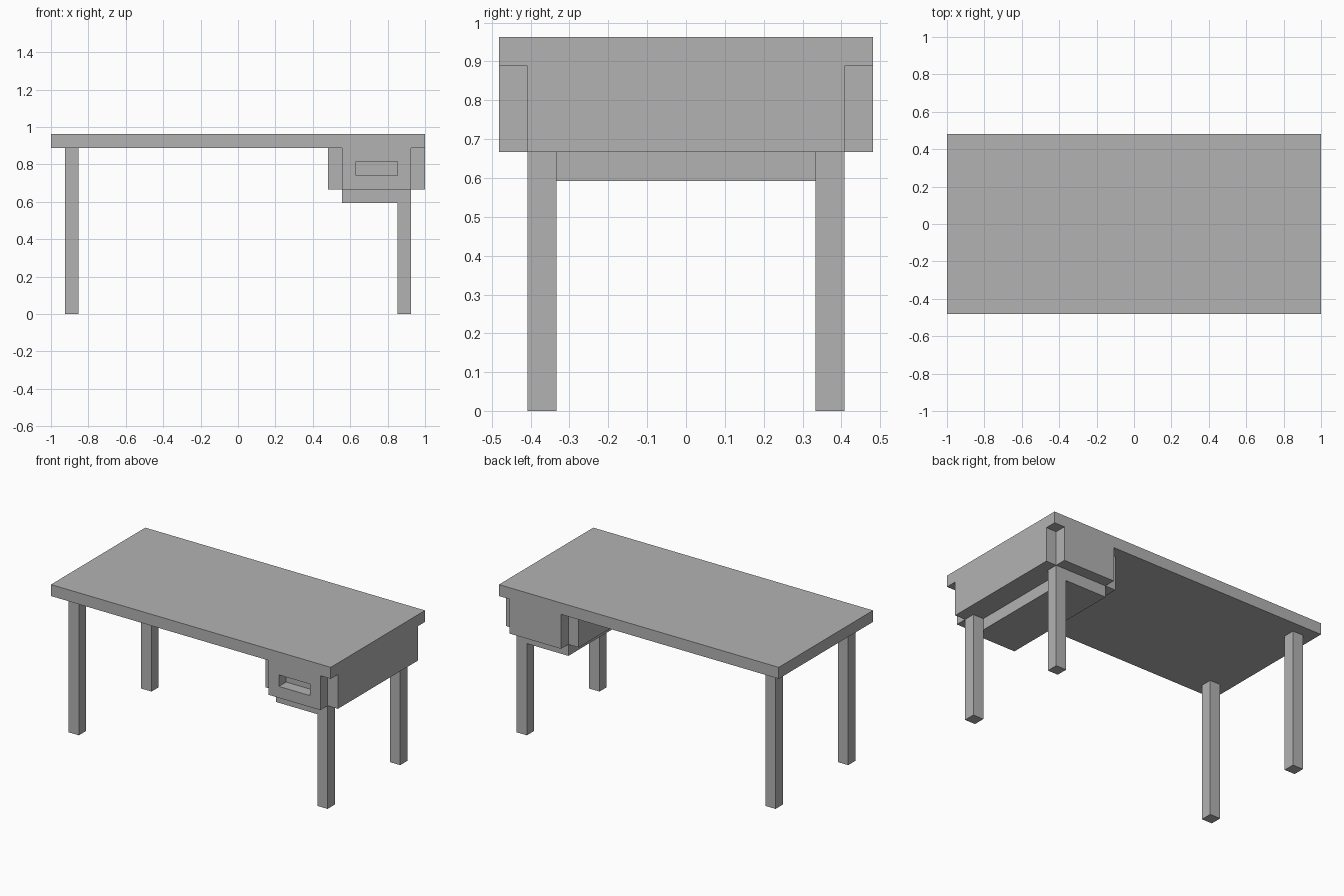
import bpy
import bmesh
from mathutils import Vector

if "Cube" in bpy.data.objects:
    bpy.data.objects.remove(bpy.data.objects["Cube"], do_unlink=True)

U = 2 / 27  # one module: the desk is 27 x 13 x 13 modules

grey = bpy.data.materials.new("plain_grey")
grey.use_nodes = True
colour = (0.45, 0.45, 0.45, 1)
grey.diffuse_color = colour
grey.node_tree.nodes["Principled BSDF"].inputs["Base Color"].default_value = colour


def add_object(name, bm):
    bmesh.ops.recalc_face_normals(bm, faces=bm.faces)
    mesh = bpy.data.meshes.new(name)
    bm.to_mesh(mesh)
    bm.free()
    mesh.materials.append(grey)
    obj = bpy.data.objects.new(name, mesh)
    bpy.context.collection.objects.link(obj)
    return obj


def prism(name, outline, z0, z1):
    """Extrude a flat outline, given in modules, from z0 to z1."""
    bm = bmesh.new()
    face = bm.faces.new([bm.verts.new(Vector((x, y, z0)) * U) for x, y in outline])
    moved = bmesh.ops.extrude_face_region(bm, geom=[face])["geom"]
    verts = [v for v in moved if isinstance(v, bmesh.types.BMVert)]
    bmesh.ops.translate(bm, verts=verts, vec=(0, 0, (z1 - z0) * U))
    return add_object(name, bm)


def box(name, x0, x1, y0, y1, z0, z1):
    return prism(name, [(x0, y0), (x1, y0), (x1, y1), (x0, y1)], z0, z1)


# Tabletop
box("tabletop", -13.5, 13.5, -6.5, 6.5, 12, 13)

# Legs: the left pair stops under the drawer case
for end, y in (("front", -5), ("back", 5)):
    for side, x, top in (("right", -12, 12), ("left", 12, 9)):
        box(f"{end}_{side}_leg", x - 0.5, x + 0.5, y - 0.5, y + 0.5, 0, top)

# Drawer case with notched corners
case_outline = []
for sx, sy in ((1, 1), (-1, 1), (-1, -1), (1, -1)):
    corner = [(3.5, 5.5), (2.5, 5.5), (2.5, 6.5)]
    if sx * sy < 0:
        corner.reverse()
    case_outline += [(10 + sx * x, sy * y) for x, y in corner]
case = prism("drawer_case", case_outline, 9, 12)

# Recessed finger pull in the front of the case
cutter = box("pull_cutter", 8.5, 11.5, -7.5, -5.5, 10, 11)
cutter.hide_render = True
cutter.hide_viewport = True
cut = case.modifiers.new("pull_recess", "BOOLEAN")
cut.operation = "DIFFERENCE"
cut.solver = "EXACT"
cut.object = cutter

# Shallow base under the case, inside the legs
box("drawer_base", 7.5, 11.5, -5.5, 5.5, 8, 9)
